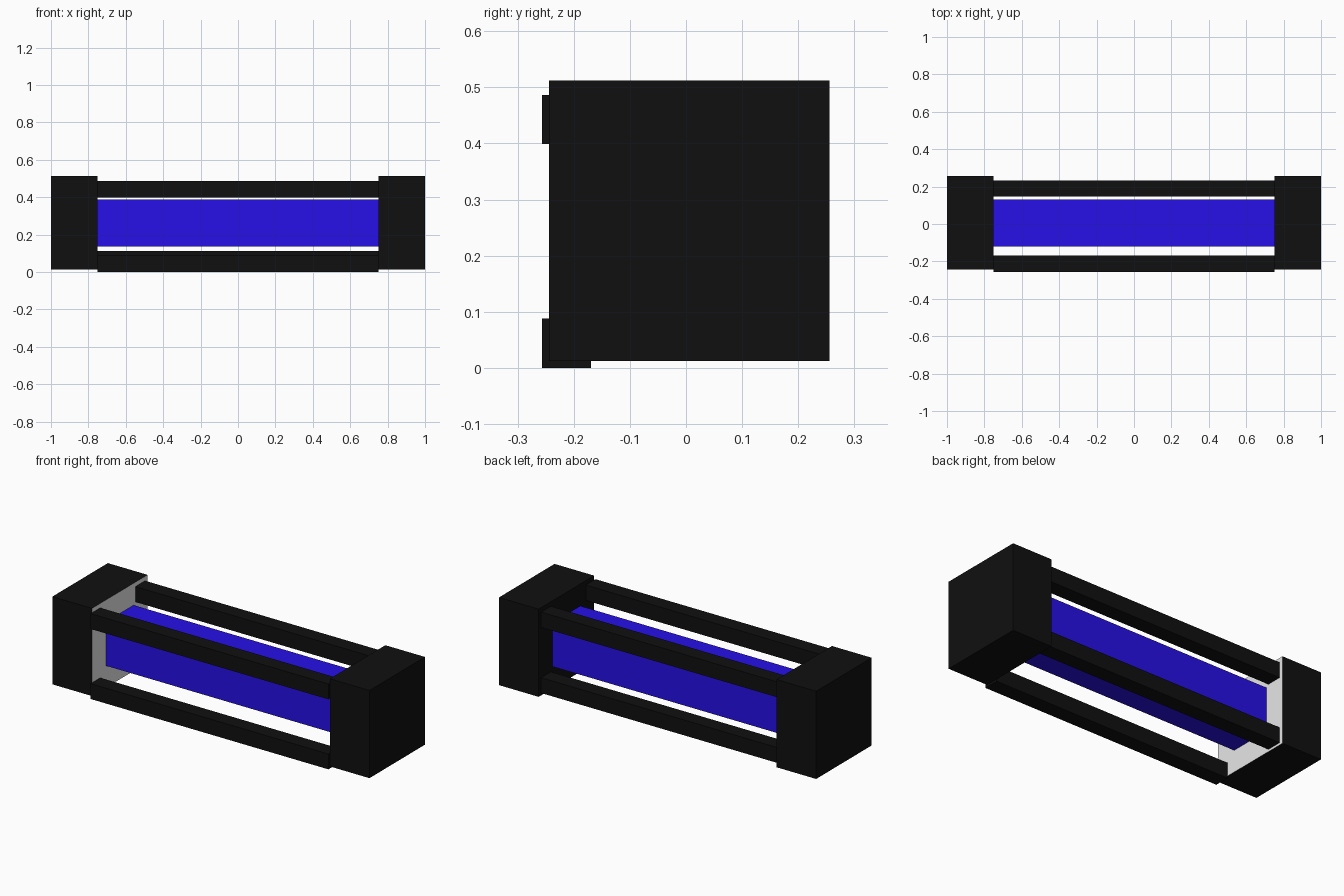
import bpy
import bmesh

cube = bpy.data.objects.get("Cube")
if cube:
    bpy.data.objects.remove(cube, do_unlink=True)


def material(name, color):
    mat = bpy.data.materials.new(name)
    mat.use_nodes = True
    mat.diffuse_color = (*color, 1)
    mat.node_tree.nodes["Principled BSDF"].inputs["Base Color"].default_value = (*color, 1)
    return mat


black = material("black", (0.005, 0.005, 0.005))
blue = material("blue", (0.02, 0.005, 0.8))
grey = material("light grey", (0.8, 0.8, 0.8))


def box(name, size, center, *mats):
    """Flat-sided box with its own materials."""
    bm = bmesh.new()
    bmesh.ops.create_cube(bm, size=1)
    bmesh.ops.scale(bm, vec=size, verts=bm.verts)
    mesh = bpy.data.meshes.new(name)
    bm.to_mesh(mesh)
    bm.free()
    obj = bpy.data.objects.new(name, mesh)
    obj.location = center
    for mat in mats:
        mesh.materials.append(mat)
    bpy.context.collection.objects.link(obj)
    return obj


MID_Y, MID_Z = 0.006, 0.262
LENGTH, ROD = 1.5, 0.0875

# End blocks
box("left_end_block", (0.25, 0.5, 0.5), (0.875, MID_Y, MID_Z), black)
right_end = box("right_end_block", (0.25, 0.5, 0.5), (-0.875, MID_Y, MID_Z), black, grey)

# Light inner face of the right end block
for face in right_end.data.polygons:
    if face.normal.x > 0.9:
        face.material_index = 1

# Central core
box("core", (LENGTH, 0.25, 0.25), (0, MID_Y, MID_Z), blue)

# Four corner rods
rods = {
    "front_lower_rod": (-0.213, 0.044),
    "front_upper_rod": (-0.213, 0.443),
    "back_lower_rod": (0.19, 0.069),
    "back_upper_rod": (0.19, 0.443),
}
for name, (y, z) in rods.items():
    box(name, (LENGTH, ROD, ROD), (0, y, z), black)
